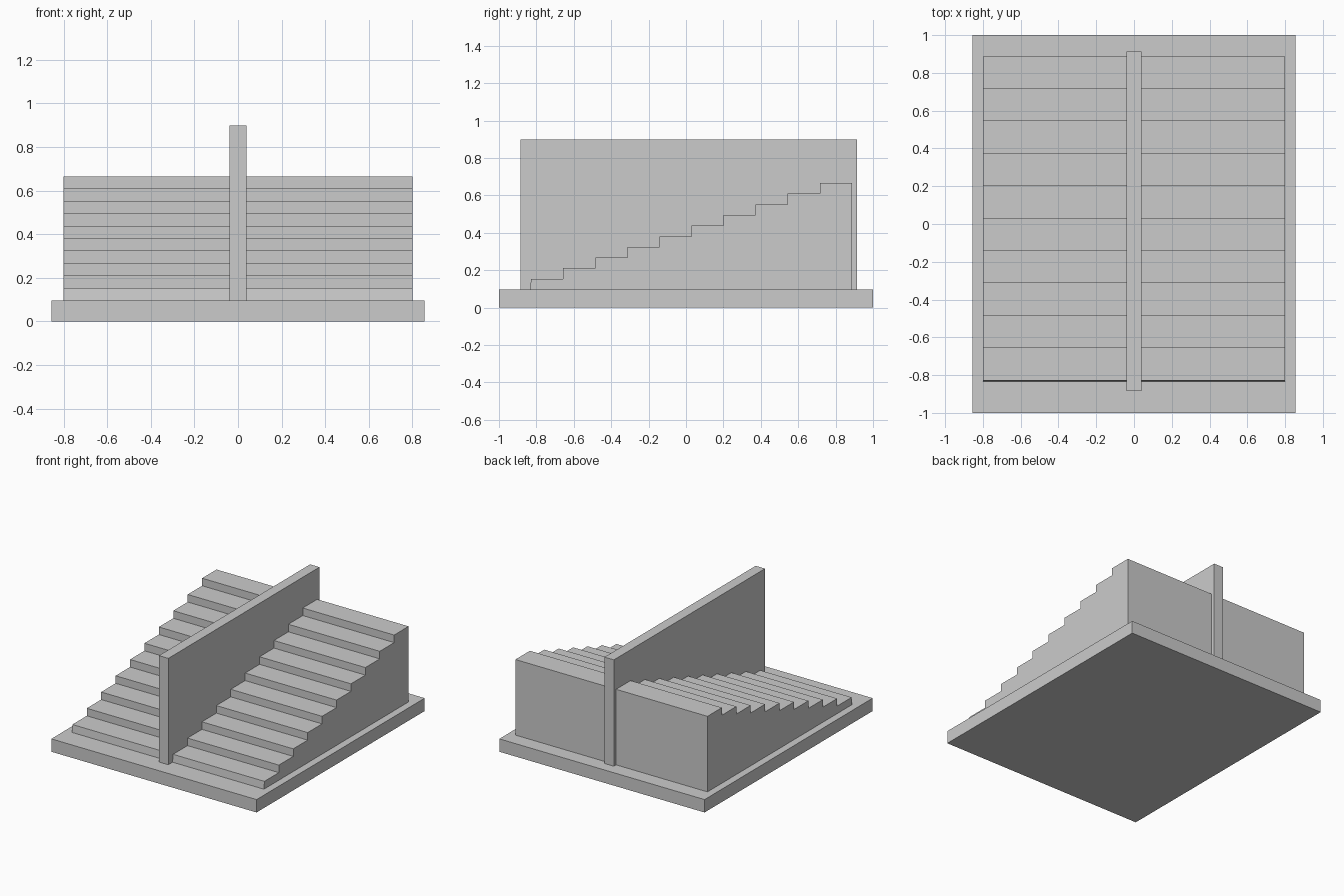
import bpy, bmesh

if "Cube" in bpy.data.objects:
    bpy.data.objects.remove(bpy.data.objects["Cube"])

BASE_TOP = 0.097
STEPS, RISE = 10, 0.0569
Y_FRONT, Y_BACK = -0.828, 0.887


def mesh_object(name, bm):
    bmesh.ops.recalc_face_normals(bm, faces=bm.faces)
    mesh = bpy.data.meshes.new(name)
    bm.to_mesh(mesh)
    bm.free()
    obj = bpy.data.objects.new(name, mesh)
    bpy.context.collection.objects.link(obj)
    return obj


def extrude_profile(name, profile, x0, x1):
    """Extrude a closed (y, z) outline along x."""
    bm = bmesh.new()
    face = bm.faces.new([bm.verts.new((x0, y, z)) for y, z in profile])
    new = bmesh.ops.extrude_face_region(bm, geom=[face])["geom"]
    verts = [v for v in new if isinstance(v, bmesh.types.BMVert)]
    bmesh.ops.translate(bm, verts=verts, vec=(x1 - x0, 0, 0))
    return mesh_object(name, bm)


def slab(name, half_x, y0, y1, z0, z1):
    return extrude_profile(name, [(y0, z0), (y1, z0), (y1, z1), (y0, z1)], -half_x, half_x)


# Base plate
slab("base", 0.855, -1.0, 1.0, 0.0, BASE_TOP)

# Dividing wall down the middle
slab("dividing_wall", 0.039, -0.885, 0.914, BASE_TOP, 0.898)

# Staircase side outline, first riser leaning very slightly
run = (Y_BACK - Y_FRONT) / STEPS
outline = [(Y_BACK, BASE_TOP), (Y_FRONT - 0.006, BASE_TOP)]
for i in range(STEPS):
    z = BASE_TOP + RISE * (i + 1)
    if i:
        outline.append((Y_FRONT + run * i, z - RISE))
    outline.append((Y_FRONT + run * i, z))
outline.append((Y_BACK, BASE_TOP + RISE * STEPS))

# One solid staircase, split visually by the wall
extrude_profile("staircase", outline, -0.8, 0.8)
